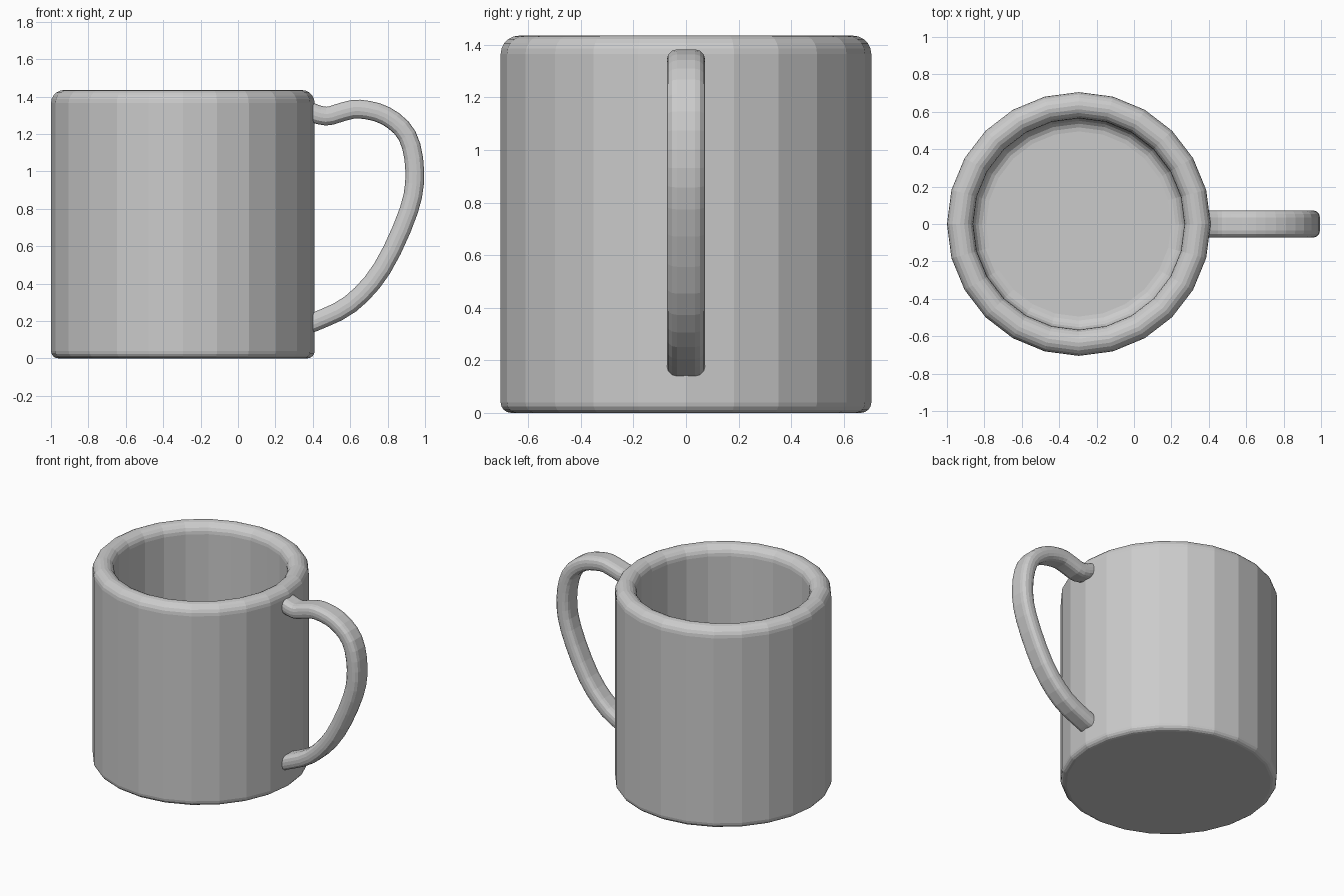
import bpy, bmesh, math
from mathutils import Vector

if "Cube" in bpy.data.objects:
    bpy.data.objects.remove(bpy.data.objects["Cube"])

grey = bpy.data.materials.new("plain grey")
grey.use_nodes = True
grey.diffuse_color = (0.6, 0.6, 0.6, 1)
grey.node_tree.nodes["Principled BSDF"].inputs["Base Color"].default_value = (0.6, 0.6, 0.6, 1)


def make_object(name, bm):
    bmesh.ops.recalc_face_normals(bm, faces=bm.faces)
    mesh = bpy.data.meshes.new(name)
    bm.to_mesh(mesh)
    bm.free()
    mesh.materials.append(grey)
    obj = bpy.data.objects.new(name, mesh)
    bpy.context.collection.objects.link(obj)
    return obj


def arc(cx, cz, radius, start, end, steps):
    angles = [math.radians(start + (end - start) * i / steps) for i in range(steps + 1)]
    return [(cx + radius * math.cos(a), cz + radius * math.sin(a)) for a in angles]


def skin(bm, rings):
    for a, b in zip(rings, rings[1:]):
        n = len(a)
        for i in range(n):
            bm.faces.new((a[i], a[(i + 1) % n], b[(i + 1) % n], b[i]))
    bm.faces.new(rings[0])
    bm.faces.new(rings[-1])


# Cup: rounded foot, straight wall, rolled rim, inner wall and filleted floor
SIDES = 24
profile = (arc(0.665, 0.04, 0.04, -90, 0, 4)
           + arc(0.635, 1.365, 0.07, 0, 180, 10)
           + arc(0.495, 0.21, 0.07, 0, -90, 5))
bm = bmesh.new()
rings = []
for r, z in profile:
    turn = [math.tau * i / SIDES for i in range(SIDES)]
    rings.append([bm.verts.new((r * math.cos(t), r * math.sin(t), z)) for t in turn])
skin(bm, rings)
cup = make_object("cup_body", bm)
cup.location.x = -0.295

# Handle: rounded section swept along a smooth path in the xz plane
path = [Vector((x, 0, z)) for x, z in (
    (0.30, 1.36), (0.37, 1.325), (0.47, 1.295), (0.56, 1.318), (0.65, 1.333),
    (0.79, 1.297), (0.905, 1.19), (0.945, 1.0), (0.913, 0.79),
    (0.77, 0.48), (0.60, 0.29), (0.41, 0.195), (0.33, 0.165))]


def spline_point(a, b, c, d, t):
    return 0.5 * (2 * b + (c - a) * t + (2 * a - 5 * b + 4 * c - d) * t ** 2
                  + (3 * b - a - 3 * c + d) * t ** 3)


STEPS = 3
line = [spline_point(*path[i:i + 4], s / STEPS)
        for i in range(len(path) - 3) for s in range(STEPS)] + [path[-2], path[-1]]
line.insert(0, path[0])

section = []
for cx, cy, start in ((1, 1, 0), (-1, 1, 90), (-1, -1, 180), (1, -1, 270)):
    section += arc(cx * 0.034, cy * 0.011, 0.039, start, start + 90, 3)

bm = bmesh.new()
rings = []
for i, p in enumerate(line):
    tangent = (line[min(i + 1, len(line) - 1)] - line[max(i - 1, 0)]).normalized()
    normal = Vector((-tangent.z, 0, tangent.x))
    rings.append([bm.verts.new(p + Vector((0, u, 0)) + normal * v) for u, v in section])
skin(bm, rings)
make_object("handle", bm)
